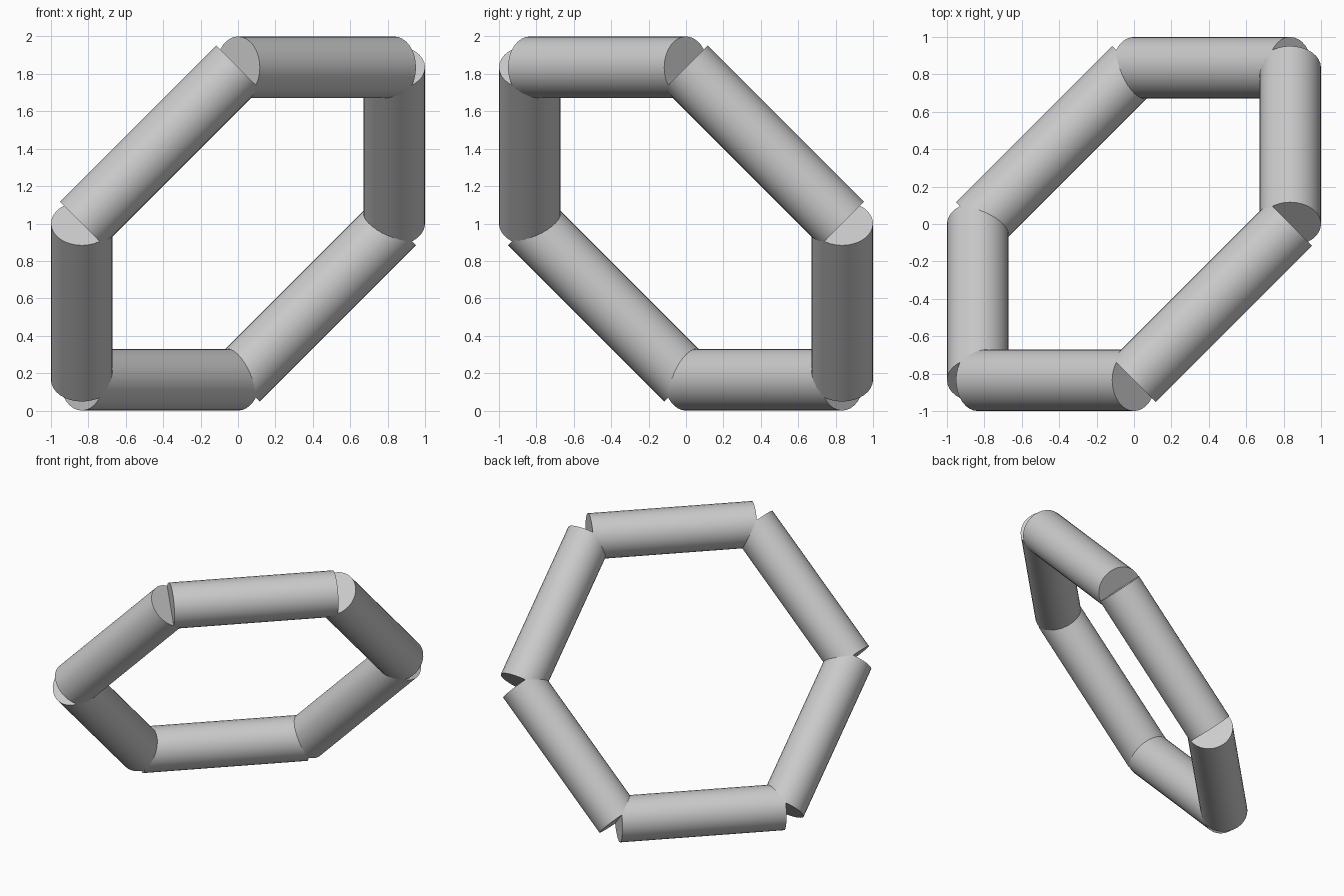
import bpy
import math
from mathutils import Matrix, Vector

cube = bpy.data.objects.get("Cube")
if cube:
    bpy.data.objects.remove(cube, do_unlink=True)

REACH = 0.835    # distance of each joint along two of the axes
RADIUS = 0.165
CENTRE = Vector((0, 0, 1))

grey = bpy.data.materials.new("light_grey")
grey.use_nodes = True
colour = (0.6, 0.6, 0.6, 1)
grey.diffuse_color = colour
grey.node_tree.nodes["Principled BSDF"].inputs["Base Color"].default_value = colour


def add_tube(name, start, end):
    """Capped, square-ended cylinder from one joint to the next."""
    along = (end - start).normalized()
    # the world axis square to this tube keeps its outermost line on a vertex
    side = Vector([1.0 if abs(c) < 0.01 else 0.0 for c in along])
    third = along.cross(side)
    turn = Matrix((side, third, along)).transposed().to_4x4()
    bpy.ops.mesh.primitive_cylinder_add(
        vertices=32, radius=RADIUS, depth=(end - start).length)
    tube = bpy.context.object
    tube.name = name
    tube.matrix_world = Matrix.Translation((start + end) / 2) @ turn
    tube.data.materials.append(grey)
    bpy.ops.object.shade_smooth_by_angle(angle=math.radians(30))


# Joints of the tilted regular hexagon: three corners and their opposites
half = [Vector(v) for v in ((0, -1, 1), (1, 0, 1), (1, 1, 0))]
joints = [CENTRE + v * REACH for v in half + [-v for v in half]]

names = ["upper_front_tube", "upper_left_tube", "back_left_tube",
         "lower_back_tube", "lower_right_tube", "front_right_tube"]
for i, name in enumerate(names):
    add_tube(name, joints[i], joints[(i + 1) % len(joints)])
